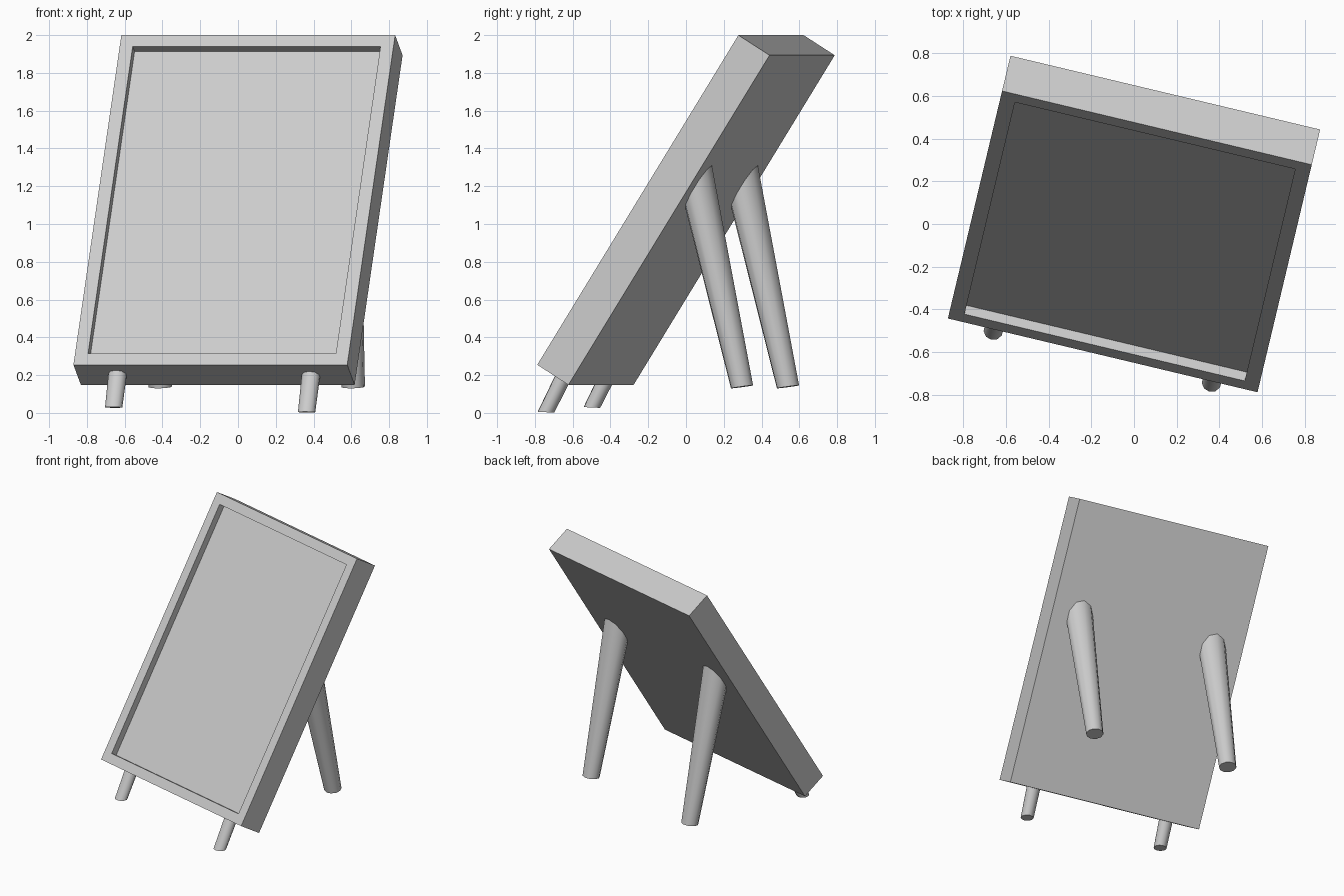
import bpy, bmesh
from math import radians, sin, cos, pi
from mathutils import Matrix, Vector

if "Cube" in bpy.data.objects:
    bpy.data.objects.remove(bpy.data.objects["Cube"])

YAW = radians(-13.4)
TILT = radians(-32.1)
SIDES = 10


def add_object(name, bm):
    bmesh.ops.recalc_face_normals(bm, faces=bm.faces)
    mesh = bpy.data.meshes.new(name)
    bm.to_mesh(mesh)
    bm.free()
    obj = bpy.data.objects.new(name, mesh)
    bpy.context.collection.objects.link(obj)
    return obj


# leaning panel with a recessed front
bm = bmesh.new()
bmesh.ops.create_cube(bm, size=1, matrix=Matrix.Diagonal((1.49, 0.2, 2.06, 1)))
bm.faces.ensure_lookup_table()
front = min(bm.faces, key=lambda f: f.calc_center_median().y)
bmesh.ops.inset_region(bm, faces=[front], thickness=0.1)
floor = bmesh.ops.extrude_discrete_faces(bm, faces=[front])["faces"][0]
bmesh.ops.translate(bm, verts=floor.verts, vec=(0, 0.05, 0))
panel = add_object("panel", bm)
panel.location = (0, 0, 1.074)
panel.rotation_euler = (TILT, 0, YAW)


# tapered leg: each ring is the leaning tube cut by a sloped plane
def leg(name, x, y, z0, z1, r0, r1, lean, slope0, slope1):
    bm = bmesh.new()
    rings = []
    for z, r, m in ((z0, r0, slope0), (z1, r1, slope1)):
        ring = []
        for i in range(SIDES):
            a = 2 * pi * (i + 0.5) / SIDES
            t = r * sin(a)
            dz = m * t / (1 - m * lean)
            ring.append(bm.verts.new((x + r * cos(a),
                                      y + lean * (z - z0 + dz) + t, z + dz)))
        rings.append(ring)
    for i in range(SIDES):
        j = (i + 1) % SIDES
        f = bm.faces.new((rings[0][i], rings[0][j], rings[1][j], rings[1][i]))
        f.smooth = True
    bm.faces.new(rings[0][::-1])
    bm.faces.new(rings[1])
    obj = add_object(name, bm)
    obj.rotation_euler.z = YAW
    bpy.ops.object.select_all(action='DESELECT')
    obj.select_set(True)
    bpy.context.view_layer.objects.active = obj
    bpy.ops.object.shade_smooth_by_angle(angle=radians(40))


for side, x, foot in (("left", -0.525, 0.029), ("right", 0.525, 0.004)):
    # short front legs and long back struts
    leg("front_leg_" + side, x, -0.637, foot, 0.25, 0.046, 0.05, 0.51, -0.05, -0.62)
    leg("back_leg_" + side, x, 0.43, 0.138, 1.25, 0.062, 0.099, -0.223, 0.14, 1.6)
